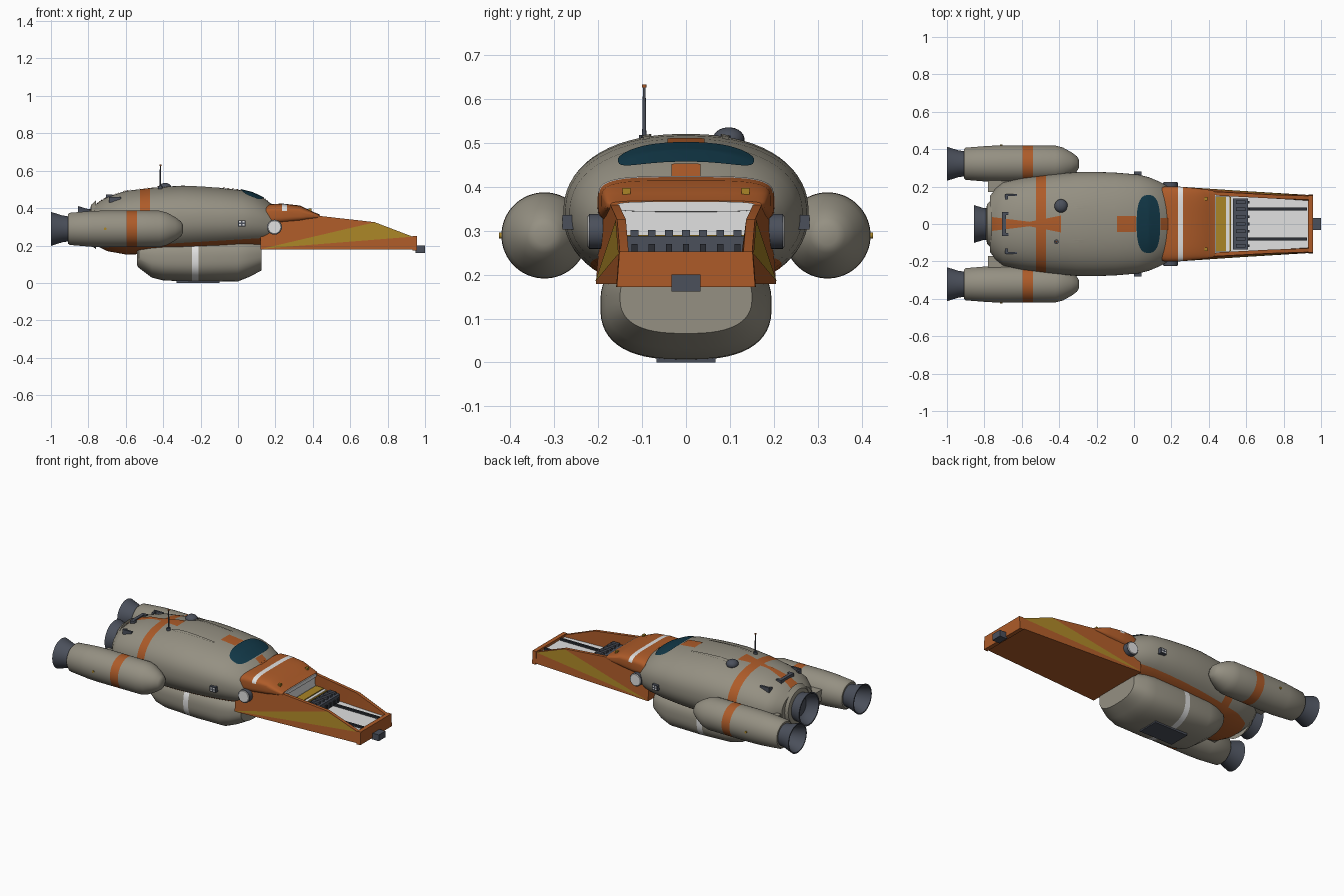
import bpy, bmesh, math
from mathutils import Vector

if "Cube" in bpy.data.objects:
    bpy.data.objects.remove(bpy.data.objects["Cube"])


def mat(name, r, g, b):
    m = bpy.data.materials.new(name)
    m.diffuse_color = (r, g, b, 1)
    m.use_nodes = True
    m.node_tree.nodes["Principled BSDF"].inputs["Base Color"].default_value = m.diffuse_color
    return m


BEIGE = mat("warm_grey", .30, .28, .225)
ORANGE = mat("burnt_orange", .42, .105, .022)
YELLOW = mat("mustard", .40, .235, .02)
WHITE = mat("white", .75, .75, .75)
GREY = mat("slate_grey", .07, .08, .105)
DARK = mat("charcoal", .025, .028, .036)
TEAL = mat("teal_glass", .006, .04, .065)


def finish(name, bm, mats, angle=35):
    me = bpy.data.meshes.new(name)
    bm.to_mesh(me)
    bm.free()
    ob = bpy.data.objects.new(name, me)
    bpy.context.collection.objects.link(ob)
    for m in mats:
        me.materials.append(m)
    bpy.ops.object.select_all(action='DESELECT')
    ob.select_set(True)
    bpy.context.view_layer.objects.active = ob
    bpy.ops.object.shade_smooth_by_angle(angle=math.radians(angle))
    return ob


def skin(name, rings, *mats, paint=None, cuts=()):
    """Bridge closed rings, cap the ends, cut by planes, colour faces by rule."""
    bm = bmesh.new()
    vs = [[bm.verts.new(p) for p in r] for r in rings]
    n = len(rings[0])
    for a, b in zip(vs, vs[1:]):
        for i in range(n):
            bm.faces.new((a[i], a[(i + 1) % n], b[(i + 1) % n], b[i]))
    bm.faces.new(vs[0])
    bm.faces.new(vs[-1])
    bmesh.ops.recalc_face_normals(bm, faces=bm.faces)
    for co, no in cuts:
        bmesh.ops.bisect_plane(bm, geom=bm.verts[:] + bm.edges[:] + bm.faces[:],
                               plane_co=co, plane_no=no)
    if paint:
        for f in bm.faces:
            f.material_index = paint(f.calc_center_median())
    return finish(name, bm, mats)


def loft(name, secs, *mats, cy=0, n=2, seg=56, **kw):
    """Superellipse sections (x, half width, z low, z high) along x."""
    rings = []
    for x, w, lo, hi in secs:
        ring = []
        for i in range(seg):
            t = 2 * math.pi * (i + .5) / seg
            c, s = math.cos(t), math.sin(t)
            ring.append((x, cy + w * math.copysign(abs(c) ** (2 / n), c),
                         (lo + hi) / 2 + (hi - lo) / 2 * math.copysign(abs(s) ** (2 / n), s)))
        rings.append(ring)
    return skin(name, rings, *mats, **kw)


def lathe(name, prof, cy, cz, *mats, **kw):
    return loft(name, [(x, r, cz - r, cz + r) for x, r in prof], *mats, cy=cy, **kw)


def box(name, x, y, z, m):
    return skin(name, [[(X, y[0], z[0]), (X, y[1], z[0]), (X, y[1], z[1]), (X, y[0], z[1])]
                       for X in x], m)


def rod(name, loc, r, depth, m, axis='Z', r2=None):
    bm = bmesh.new()
    bmesh.ops.create_cone(bm, cap_ends=True, segments=24, radius1=r,
                          radius2=r if r2 is None else r2, depth=depth)
    ob = finish(name, bm, [m])
    ob.location = loc
    if axis == 'Y':
        ob.rotation_euler.x = math.pi / 2 * (1 if loc[1] < 0 else -1)
    return ob


def decal(name, outline, m, f, out, rings=6, sub=8):
    """Thin painted patch: 2D outline mapped on to a surface by f."""
    pts = [Vector(a).lerp(Vector(b), k / sub)
           for a, b in zip(outline, outline[1:] + outline[:1]) for k in range(sub)]
    c = sum(pts, Vector((0, 0))) / len(pts)
    bm = bmesh.new()
    vs = [[bm.verts.new(f(*c.lerp(p, (k + 1) / rings))) for p in pts] for k in range(rings)]
    mid, n = bm.verts.new(f(*c)), len(pts)
    for i in range(n):
        j = (i + 1) % n
        bm.faces.new((mid, vs[0][i], vs[0][j]))
        for a, b in zip(vs, vs[1:]):
            bm.faces.new((a[i], b[i], b[j], a[j]))
    bm.normal_update()
    if sum((q.normal for q in bm.faces), Vector()).dot(out) < 0:
        bmesh.ops.reverse_faces(bm, faces=bm.faces[:])
    return finish(name, bm, [m])


# Main hull, with orange underside and wrap-around stripe
HULL = [(-.77, .15, .215, .41), (-.74, .19, .19, .435), (-.70, .222, .17, .46), (-.6, .245, .152, .492),
        (-.45, .265, .155, .51), (-.3, .278, .16, .52), (-.2, .279, .165, .516), (-.1, .275, .17, .509),
        (.02, .265, .18, .496), (.08, .25, .185, .48), (.14, .225, .19, .452), (.2, .19, .21, .405)]
HN = 2.25


def hull_top(x, y, lift=.003):
    for a, b in zip(HULL, HULL[1:]):
        if x <= b[0]:
            break
    t = (x - a[0]) / (b[0] - a[0])
    w, lo, hi = (a[i] + (b[i] - a[i]) * t for i in (1, 2, 3))
    k = max(0, 1 - abs(y / w) ** HN) ** (1 / HN)
    return Vector((x, y, (lo + hi) / 2 + (hi - lo) / 2 * k + lift))


loft("hull", HULL, BEIGE, ORANGE, n=HN, seg=64,
     cuts=[((-.525, 0, 0), (1, 0, 0)), ((-.47, 0, 0), (1, 0, 0)), ((0, 0, .232), (-.06, 0, 1))],
     paint=lambda c: int(-.525 < c.x < -.47 or c.z < .232 + .06 * c.x))
UP = Vector((0, 0, 1))
ell = [(.077 + .063 * math.copysign(abs(math.cos(t)) ** .75, math.cos(t)),
        .155 * math.copysign(abs(math.sin(t)) ** .75, math.sin(t)))
       for t in [2 * math.pi * (i + .5) / 40 for i in range(40)]]
decal("windshield", ell, TEAL, lambda x, y: hull_top(x, y, .005), UP, sub=1)
for nm, o in (("roof_square", [(-.09, -.042), (.01, -.042), (.01, .042), (-.09, .042)]),
              ("brow_stripe", [(.143, -.033), (.195, -.033), (.195, .033), (.143, .033)]),
              ("roof_wedge", [(-.39, .045), (-.56, .012), (-.56, -.012), (-.39, -.045)]),
              ("rear_wedge", [(-.56, .012), (-.765, .038), (-.765, -.038), (-.56, -.012)])):
    decal(nm, o, ORANGE, hull_top, UP)

# Roof fittings
rod("antenna", (-.415, -.095, .565), .005, .13, GREY, r2=.003)
rod("antenna_tip", (-.415, -.095, .629), .005, .007, ORANGE)
rod("antenna_foot", (-.415, -.095, .51), .012, .015, GREY)
loft("sensor_dome", [(-.39 - .035 * math.cos(t), .035 * math.sin(t) + .001, .508 - .027 * math.sin(t),
                      .508 + .027 * math.sin(t)) for t in [math.pi * i / 12 for i in range(13)]],
     GREY, cy=.097, seg=24)
box("rear_handle", (-.705, -.685), (-.055, .055), (.455, .474), GREY)
for s in (-1, 1):
    box("handle_end", (-.705, -.67), (s * .055 - .008, s * .055 + .008), (.45, .474), GREY)
    box("rear_vent", (-.69, -.625), (s * .155 - .006, s * .155 + .006), (.43, .46), GREY)
    box("rear_vent_foot", (-.69, -.675), (s * .145 - .015, s * .145 + .015), (.43, .455), GREY)
    decal("roof_ridge", [(-.4, s * .09), (-.36, s * .09 - .012), (-.1, s * .09 - .006),
                         (-.1, s * .09 + .006), (-.36, s * .09 + .012)], BEIGE,
          lambda x, y: hull_top(x, y, .005), UP)
    box("side_thruster", (0, .04), (s * .265 - .016, s * .265 + .016), (.302, .335), GREY)
    for dx in (.011, .029):
        for dz in (.311, .326):
            box("thruster_port", (dx - .005, dx + .005), (s * .281 - .001, s * .281 + .001),
                (dz - .004, dz + .004), WHITE)

# Belly pod with white band and hatch
loft("belly_pod", [(-.54, .125, .095, .21), (-.53, .145, .08, .22), (-.46, .178, .028, .24),
                   (-.4, .188, .013, .25), (-.2, .195, .006, .255), (0, .194, .008, .255),
                   (.06, .182, .032, .245), (.125, .15, .066, .23)], BEIGE, WHITE, n=2.6,
     cuts=[((-.245, 0, 0), (1, 0, 0)), ((-.21, 0, 0), (1, 0, 0))],
     paint=lambda c: int(-.245 < c.x < -.21))
box("belly_hatch", (-.33, -.1), (-.067, .067), (0, .014), GREY)

# Engines
for s in (-1, 1):
    lathe("side_engine", [(-.91, .078), (-.9, .086), (-.78, .096), (-.7, .098), (-.42, .097), (-.38, .087),
                          (-.335, .062), (-.305, .04), (-.295, .022)], s * .322, .289, BEIGE, ORANGE,
          cuts=[((-.595, 0, 0), (1, 0, 0)), ((-.54, 0, 0), (1, 0, 0))],
          paint=lambda c: int(-.595 < c.x < -.54))
    lathe("side_nozzle", [(-.9, .066), (-.94, .072), (-1, .091), (-1, .084), (-.94, .064), (-.915, .05)],
          s * .322, .289, GREY)
    rod("engine_light", (-.71, s * .42, .289), .007, .01, YELLOW, 'Y')
    box("engine_pylon", (-.78, -.55), (min(s * .17, s * .27), max(s * .17, s * .27)), (.255, .325), BEIGE)
lathe("centre_collar", [(-.76, .13), (-.785, .108), (-.79, .085)], 0, .31, BEIGE)
lathe("centre_nozzle", [(-.77, .082), (-.81, .087), (-.855, .101), (-.855, .093), (-.81, .078), (-.792, .06)],
      0, .31, GREY)

# Open nose tray with flat, tapering walls
TOP = [(.12, .375), (.42, .36), (.73, .325), (.94, .245)]


def wall(x, z):
    return .205 - .061 * (x - .12) - .075 * (z - .178)


rings = []
for x, zt in TOP:
    half = [(wall(x, .178), .178), (wall(x, zt), zt), (wall(x, zt) - .02, zt), (wall(x, .235) - .026, .235)]
    rings.append([(x, y, z) for y, z in half] + [(x, -y, z) for y, z in reversed(half)])
skin("nose_tray", rings, ORANGE)
skin("nose_end_frame", [[(x, s * wall(x, z) + s * .003, z) for s, z in
                         ((1, .172), (1, .252), (-1, .252), (-1, .172))] for x in (.932, .958)], ORANGE)
box("hitch", (.95, 1), (-.033, .033), (.161, .2), GREY)
for s in (-1, 1):
    decal("yellow_flash", [(.13, .183), (.73, .324), (.93, .247)], YELLOW,
          lambda x, z: Vector((x, s * (wall(x, z) + .003), z)), Vector((0, s, 0)))
    rod("pivot_drum", (.195, s * .205, .298), .04, .032, GREY, 'Y')
    rod("pivot_cap", (.195, s * .222, .298), .039, .005, WHITE, 'Y', r2=.034)
    box("tray_rail", (.61, .925), (s * .08 - .007, s * .08 + .007), (.236, .25), DARK)

# Tray contents
skin("tray_floor", [[(x, y, z) for y, z in ((w, .23), (w, .238), (-w, .238), (-w, .23))]
                    for x, w in ((.42, .157), (.93, .127))], WHITE)
box("tray_step", (.42, .51), (-.148, .148), (.23, .284), WHITE)
box("yellow_panel", (.437, .492), (-.147, .147), (.284, .29), YELLOW)
box("yellow_trim", (.508, .518), (-.145, .145), (.23, .282), YELLOW)
box("tray_back_wall", (.41, .428), (-.157, .157), (.235, .35), WHITE)
box("winch_block", (.53, .61), (-.137, .137), (.235, .288), GREY)
for i in range(7):
    y = (i - 3) * .039
    box("winch_tooth", (.545, .595), (y - .009, y + .009), (.285, .301), GREY)
    box("winch_peg", (.605, .618), (y - .007, y + .007), (.245, .27), DARK)

# Hood over the back of the nose
loft("hood", [(.15, .198, .3, .412), (.175, .201, .305, .422), (.24, .2, .31, .424), (.33, .192, .32, .414),
              (.42, .18, .342, .372), (.432, .172, .346, .368)], ORANGE, WHITE, n=4,
     cuts=[((.235, 0, 0), (1, 0, 0)), ((.262, 0, 0), (1, 0, 0)), ((0, 0, .385), (0, 0, 1))],
     paint=lambda c: int(.235 < c.x < .262 and c.z > .385))
loft("hood_lip", [(.4, .16, .342, .367), (.438, .158, .343, .366)], WHITE, n=4)
for s in (-1, 1):
    box("hood_light", (.378, .393), (s * .135 - .009, s * .135 + .009), (.38, .397), YELLOW)
    box("hood_latch", (.155, .175), (s * .012 - .006, s * .012 + .006), (.415, .428), DARK)
